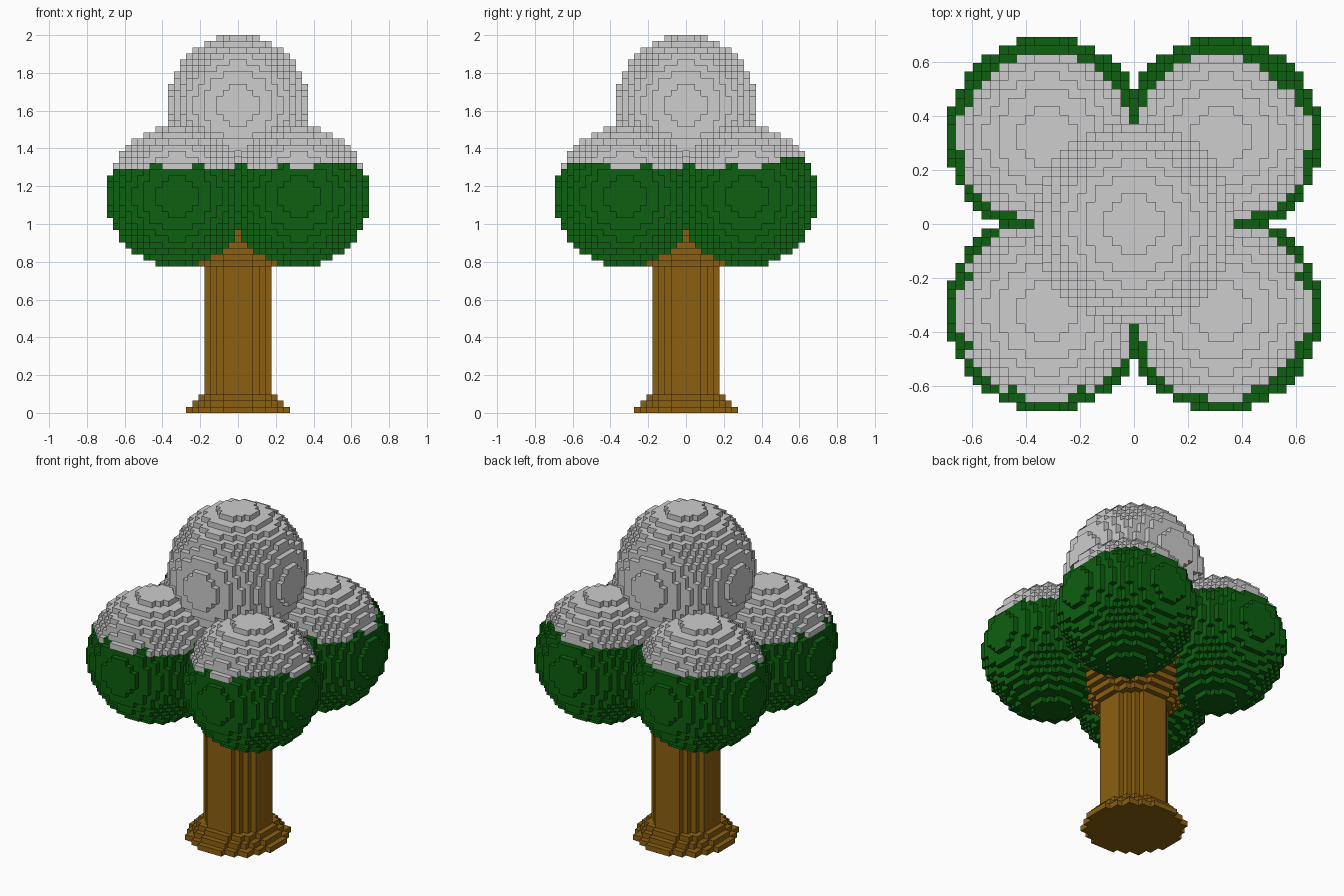
import bpy

if "Cube" in bpy.data.objects:
    bpy.data.objects.remove(bpy.data.objects["Cube"])

V = 1 / 31            # edge of one block
R2 = 11.5 ** 2        # squared radius of every canopy ball, in blocks


def material(name, rgb):
    m = bpy.data.materials.new(name)
    m.diffuse_color = (*rgb, 1)
    m.use_nodes = True
    m.node_tree.nodes["Principled BSDF"].inputs["Base Color"].default_value = m.diffuse_color
    return m


cells = {}            # (x, y, z) -> part name


def disc(r, z, part):
    n = int(r)
    for x in range(-n, n + 1):
        for y in range(-n, n + 1):
            if x * x + y * y <= r * r:
                cells[x, y, z] = part


def leaf_or_snow(x, y, z):
    """Snow lies above an uneven line on the lower balls."""
    if z < 40:
        return "foliage"
    if z == 40:
        along = x if abs(y) > abs(x) else y
        if along % 7 < 2 or y >= 13 or (x >= 13 and y <= -13):
            return "foliage"
    if z == 41 and x >= 13 and y >= 16:
        return "foliage"
    return "snow"


def ball(cx, cy, cz):
    for dx in range(-11, 12):
        for dy in range(-11, 12):
            for dz in range(-11, 12):
                if dx * dx + dy * dy + dz * dz <= R2:
                    p = (cx + dx, cy + dy, cz + dz)
                    cells[p] = "snow" if cz == 50 else leaf_or_snow(*p)


# Trunk with stepped foot and a flare under the canopy
for z in range(30):
    r = 5.5 + max(0, 3 - z, z - 23)
    disc(r, z, "trunk")
# Solid core between the balls
for z in range(30, 41):
    disc(7, z, "foliage")
# Four lower balls, then the snowy crown
for sx in (-1, 1):
    for sy in (-1, 1):
        ball(10 * sx, 10 * sy, 35)
ball(0, 0, 50)

# Six block sides: neighbour direction and corner offsets
SIDES = []
for axis in range(3):
    for s in (0, 1):
        u, w = (axis + 1) % 3, (axis + 2) % 3
        ring = []
        for a, b in ((0, 0), (1, 0), (1, 1), (0, 1)):
            c = [0, 0, 0]
            c[axis], c[u], c[w] = s, a, b
            ring.append(tuple(c))
        d = [0, 0, 0]
        d[axis] = 2 * s - 1
        SIDES.append((d, ring if s else ring[::-1]))


def build(part, mat):
    """Mesh of the exposed block faces of one part."""
    index, verts, faces = {}, [], []
    for (x, y, z), p in cells.items():
        if p != part:
            continue
        for d, ring in SIDES:
            if (x + d[0], y + d[1], z + d[2]) in cells:
                continue
            face = []
            for a, b, c in ring:
                k = (x + a, y + b, z + c)
                if k not in index:
                    index[k] = len(verts)
                    verts.append(((k[0] - .5) * V, (k[1] - .5) * V, k[2] * V))
                face.append(index[k])
            faces.append(face)
    me = bpy.data.meshes.new(part)
    me.from_pydata(verts, [], faces)
    me.materials.append(mat)
    me.update()
    bpy.context.collection.objects.link(bpy.data.objects.new(part, me))


build("trunk", material("bark brown", (0.26, 0.115, 0.005)))
build("foliage", material("leaf green", (0.004, 0.115, 0.005)))
build("snow", material("snow grey", (0.61, 0.61, 0.61)))
